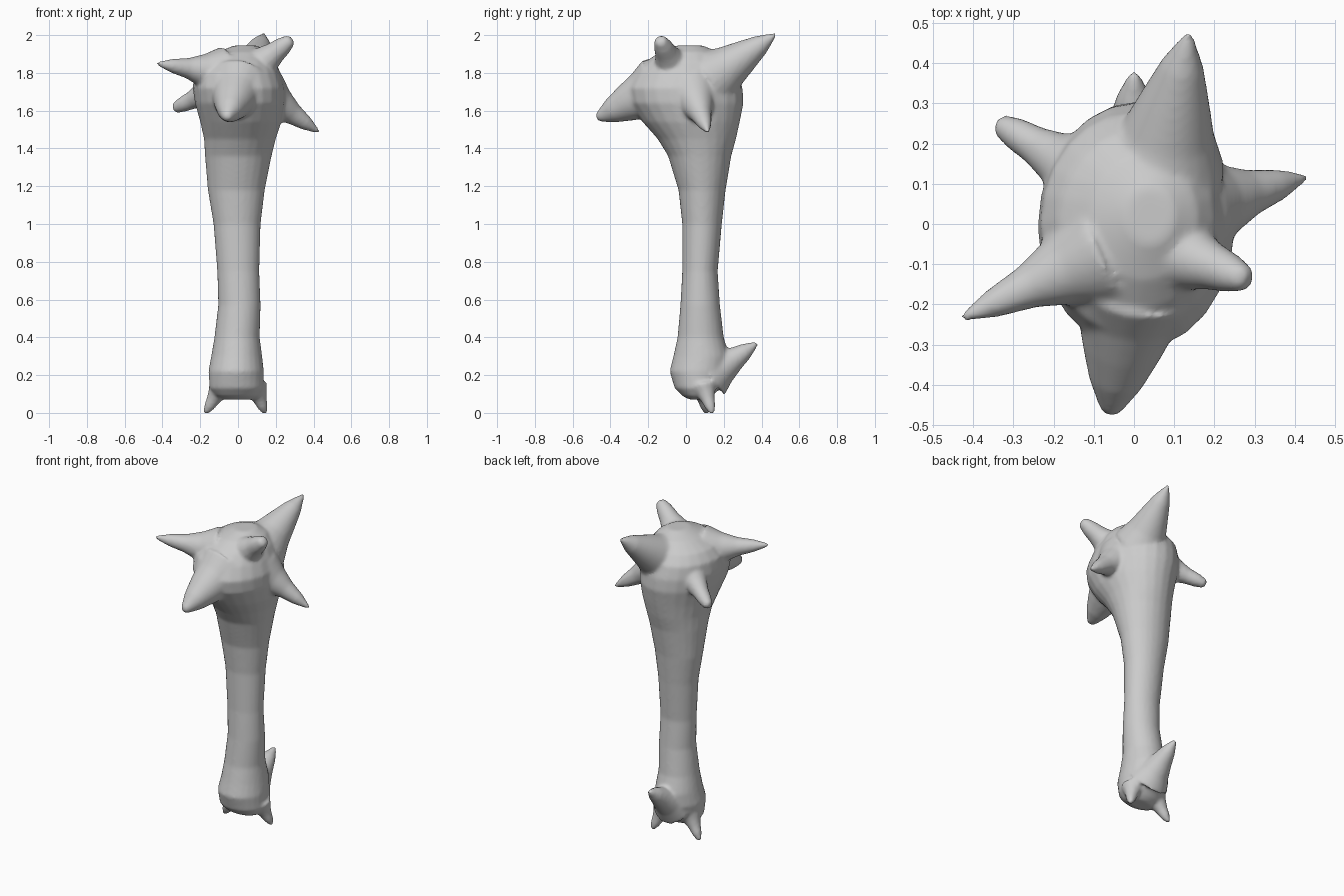
import bpy, bmesh, math
from mathutils import Vector

SIDES = 24
bm = bmesh.new()


def loft(rings):
    """Skin a closed tube through rings of points and cap both ends."""
    loops = [[bm.verts.new(p) for p in ring] for ring in rings]
    for a, b in zip(loops, loops[1:]):
        for i in range(SIDES):
            j = (i + 1) % SIDES
            bm.faces.new((a[i], a[j], b[j], b[i]))
    bm.faces.new(loops[0][::-1])
    bm.faces.new(loops[-1])


def circle():
    return [(math.cos(2 * math.pi * i / SIDES), math.sin(2 * math.pi * i / SIDES))
            for i in range(SIDES)]


def spike(base, tip, r_base, r_mid, r_tip):
    """Flared horn from inside the body out to its tip."""
    base, tip = Vector(base), Vector(tip)
    turn = (tip - base).to_track_quat('Z', 'Y')
    stations = [(0, r_base), (0.25, (r_base + r_mid) / 2 - 0.1 * (r_base - r_mid)),
                (0.5, r_mid), (0.75, (r_mid + r_tip) / 2 + 0.004),
                (0.95, r_tip + 0.003), (1.0, r_tip * 0.6)]
    loft([[base.lerp(tip, t) + turn @ Vector((c * r, s * r, 0)) for c, s in circle()]
          for t, r in stations])


# Club shaft and head: z, x min, x max, y min, y max
body = [
    (0.07, -0.07, 0.08, 0.02, 0.11), (0.09, -0.12, 0.11, -0.02, 0.14),
    (0.13, -0.15, 0.135, -0.06, 0.18), (0.22, -0.157, 0.137, -0.087, 0.225),
    (0.30, -0.142, 0.128, -0.067, 0.23), (0.40, -0.125, 0.115, -0.045, 0.20),
    (0.57, -0.105, 0.12, -0.03, 0.18), (0.75, -0.11, 0.113, -0.02, 0.168),
    (1.00, -0.13, 0.12, -0.02, 0.19), (1.18, -0.16, 0.142, -0.04, 0.21),
    (1.36, -0.175, 0.178, -0.095, 0.24), (1.45, -0.18, 0.20, -0.15, 0.265),
    (1.54, -0.20, 0.23, -0.23, 0.285), (1.64, -0.228, 0.25, -0.30, 0.305),
    (1.72, -0.24, 0.25, -0.315, 0.30), (1.80, -0.232, 0.225, -0.275, 0.275),
    (1.86, -0.19, 0.20, -0.215, 0.23), (1.91, -0.11, 0.16, -0.14, 0.17),
    (1.945, -0.02, 0.10, -0.05, 0.09),
]
loft([[((x0 + x1) / 2 + c * (x1 - x0) / 2, (y0 + y1) / 2 + s * (y1 - y0) / 2, z)
       for c, s in circle()] for z, x0, x1, y0, y1 in body])

# Head spikes
spike((-0.10, -0.08, 1.80), (-0.43, -0.235, 1.85), 0.14, 0.055, 0.012)
spike((0.00, -0.15, 1.72), (-0.06, -0.472, 1.56), 0.17, 0.10, 0.028)
spike((0.10, -0.07, 1.83), (0.285, -0.14, 1.98), 0.11, 0.06, 0.030)
spike((0.15, 0.04, 1.68), (0.43, 0.117, 1.485), 0.14, 0.058, 0.012)
spike((0.07, 0.15, 1.78), (0.137, 0.475, 2.005), 0.16, 0.085, 0.015)
spike((-0.15, 0.14, 1.70), (-0.34, 0.252, 1.61), 0.09, 0.048, 0.026)

# Butt spikes
spike((0.0, 0.13, 0.20), (0.0, 0.378, 0.37), 0.13, 0.065, 0.014)
spike((-0.09, 0.085, 0.14), (-0.175, 0.11, -0.005), 0.07, 0.036, 0.012)
spike((0.09, 0.095, 0.14), (0.145, 0.14, -0.005), 0.07, 0.036, 0.012)

bmesh.ops.recalc_face_normals(bm, faces=bm.faces)
mesh = bpy.data.meshes.new("spiked_club")
bm.to_mesh(mesh)
bm.free()
club = bpy.data.objects.new("spiked_club", mesh)
bpy.context.collection.objects.link(club)

# Fuse the spikes into the club and soften the joins
fuse = club.modifiers.new("fuse", 'REMESH')
fuse.mode = 'VOXEL'
fuse.voxel_size = 0.01
fuse.use_smooth_shade = True
soften = club.modifiers.new("soften", 'SMOOTH')
soften.factor = 0.5
soften.iterations = 8
